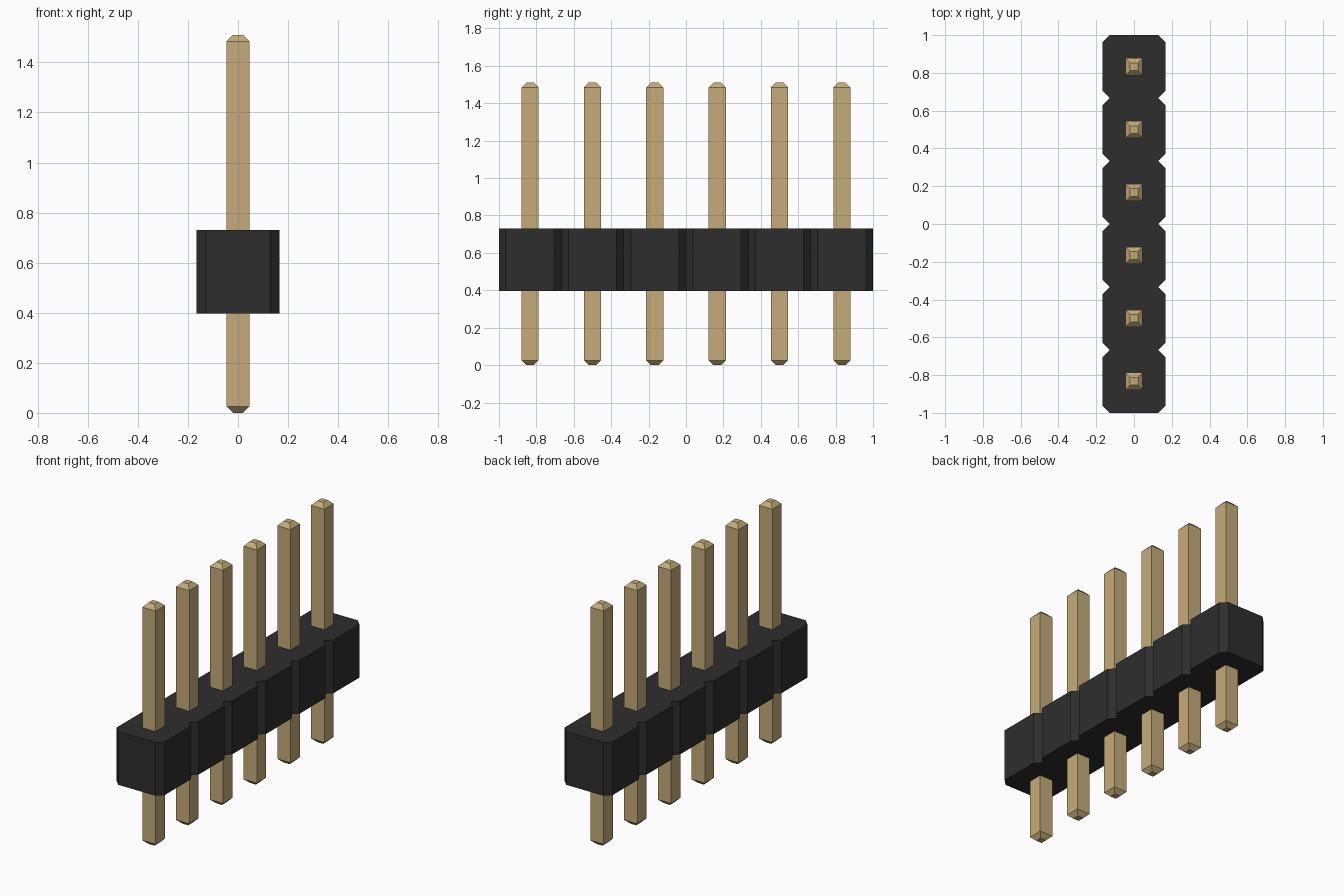
import bpy, bmesh

cube = bpy.data.objects.get("Cube")
if cube:
    bpy.data.objects.remove(cube, do_unlink=True)

PINS = 6
PITCH = 2 / PINS
HALF = PITCH / 2
CHAMFER = 0.038
BODY_Z = (0.397, 0.73)
PIN_TOP = 1.51


def material(name, color, metallic=0.0):
    mat = bpy.data.materials.new(name)
    mat.use_nodes = True
    mat.diffuse_color = color
    mat.node_tree.nodes["Principled BSDF"].inputs["Base Color"].default_value = color
    return mat


def loft(name, rings, mat):
    """Skin a stack of matching rings and cap both ends."""
    bm = bmesh.new()
    loops = [[bm.verts.new(p) for p in ring] for ring in rings]
    n = len(loops[0])
    for low, high in zip(loops, loops[1:]):
        for i in range(n):
            j = (i + 1) % n
            bm.faces.new((low[i], low[j], high[j], high[i]))
    bm.faces.new(loops[0][::-1])
    bm.faces.new(loops[-1])
    bmesh.ops.recalc_face_normals(bm, faces=bm.faces)
    mesh = bpy.data.meshes.new(name)
    bm.to_mesh(mesh)
    bm.free()
    mesh.materials.append(mat)
    obj = bpy.data.objects.new(name, mesh)
    bpy.context.collection.objects.link(obj)
    return obj


def square(half, z):
    return [(-half, -half, z), (half, -half, z), (half, half, z), (-half, half, z)]


black = material("black plastic", (0.027, 0.027, 0.027, 1))
gold = material("gold metal", (0.56, 0.41, 0.19, 1))

centres = [-1 + HALF + i * PITCH for i in range(PINS)]

# Housing: right edge with a notch between neighbouring cells, then mirrored
edge = [(HALF - CHAMFER, -1)]
for y in centres:
    edge += [(HALF, y - HALF + CHAMFER), (HALF, y + HALF - CHAMFER),
             (HALF - CHAMFER, y + HALF)]
outline = edge + [(-x, y) for x, y in reversed(edge)]
loft("housing", [[(x, y, z) for x, y in outline] for z in BODY_Z], black)

# Square pins with tapered tips
for i, y in enumerate(centres):
    rings = [square(0.02, 0), square(0.046, 0.026),
             square(0.046, PIN_TOP - 0.026), square(0.02, PIN_TOP)]
    pin = loft(f"pin_{i + 1}", rings, gold)
    pin.location.y = y
